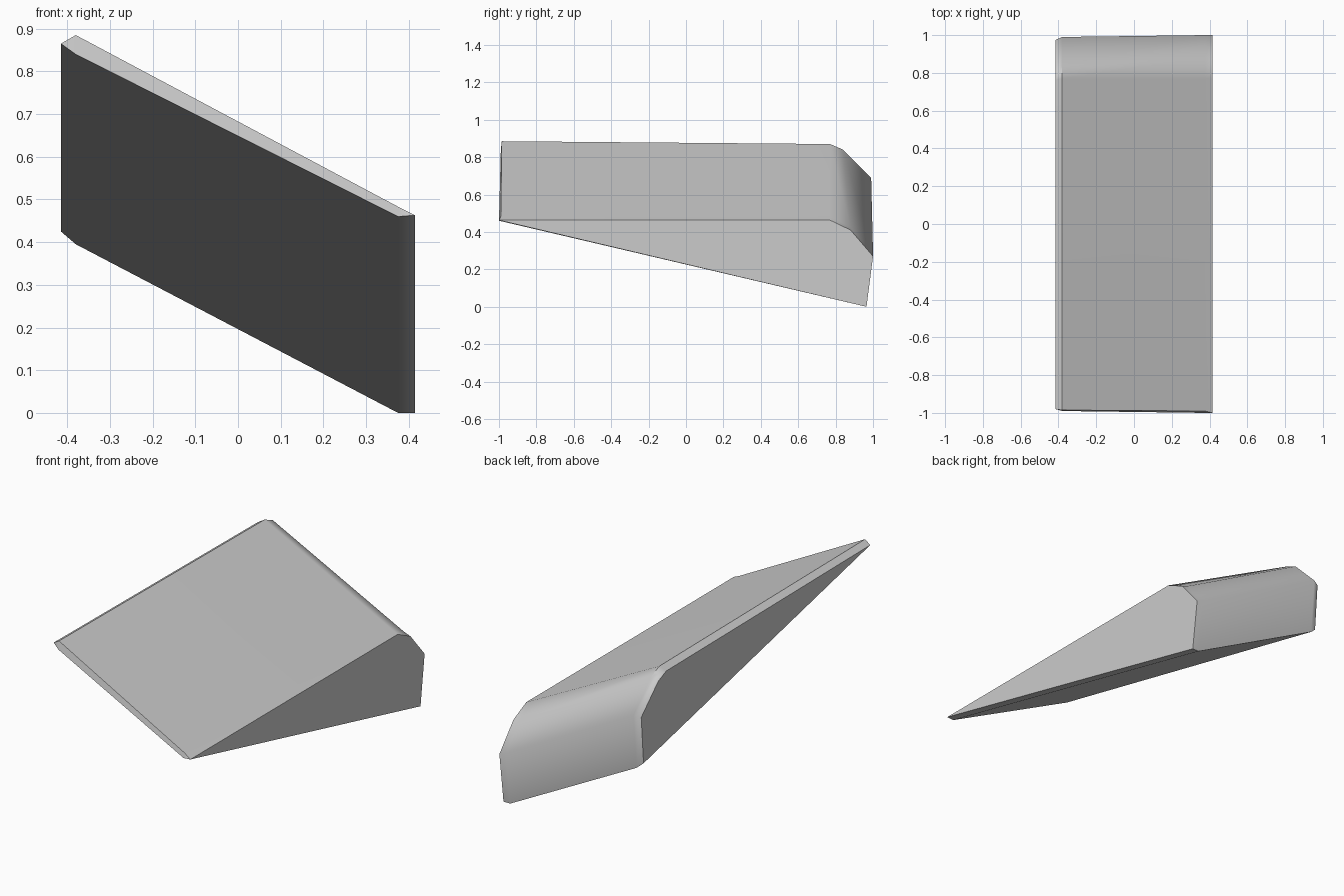
import bpy
import bmesh
import math

cube = bpy.data.objects.get("Cube")
if cube:
    bpy.data.objects.remove(cube, do_unlink=True)

# Single grey finish
grey = bpy.data.materials.new("plain grey")
grey.use_nodes = True
colour = (0.6, 0.6, 0.6, 1)
grey.diffuse_color = colour
grey.node_tree.nodes["Principled BSDF"].inputs["Base Color"].default_value = colour

# Side profiles (y, z) swept across x: upper tip, knee, shoulder, back, heel, lower tip
stations = [
    (-0.415, [(-0.98, 0.865), (0.76, 0.85), (0.83, 0.82), (0.975, 0.68), (0.955, 0.425), (-0.98, 0.865)]),
    (-0.38, [(-0.985, 0.885), (0.77, 0.87), (0.84, 0.84), (0.99, 0.69), (0.965, 0.395), (-0.99, 0.84)]),
    (0.375, [(-0.99, 0.483), (0.77, 0.483), (0.88, 0.425), (1, 0.285), (0.965, 0), (-1, 0.46)]),
    (0.415, [(-1, 0.463), (0.77, 0.463), (0.88, 0.41), (1, 0.27), (0.965, 0), (-1, 0.463)]),
]

# Slanted wedge body
bm = bmesh.new()
rings = [[bm.verts.new((x, y, z)) for y, z in profile] for x, profile in stations]
for a, b in zip(rings, rings[1:]):
    for i in range(len(a)):
        j = (i + 1) % len(a)
        bm.faces.new((a[i], a[j], b[j], b[i]))
bm.faces.new(rings[0])
bm.faces.new(rings[-1])
bmesh.ops.remove_doubles(bm, verts=bm.verts, dist=0.001)
bmesh.ops.recalc_face_normals(bm, faces=bm.faces)

mesh = bpy.data.meshes.new("wedge_body")
bm.to_mesh(mesh)
bm.free()
mesh.materials.append(grey)
wedge = bpy.data.objects.new("wedge_body", mesh)
bpy.context.collection.objects.link(wedge)

# Soft back curve, with the broad faces kept flat
bpy.context.view_layer.objects.active = wedge
wedge.select_set(True)
bpy.ops.object.shade_smooth_by_angle(angle=math.radians(50))
flat = wedge.modifiers.new("flat broad faces", 'WEIGHTED_NORMAL')
flat.keep_sharp = True
